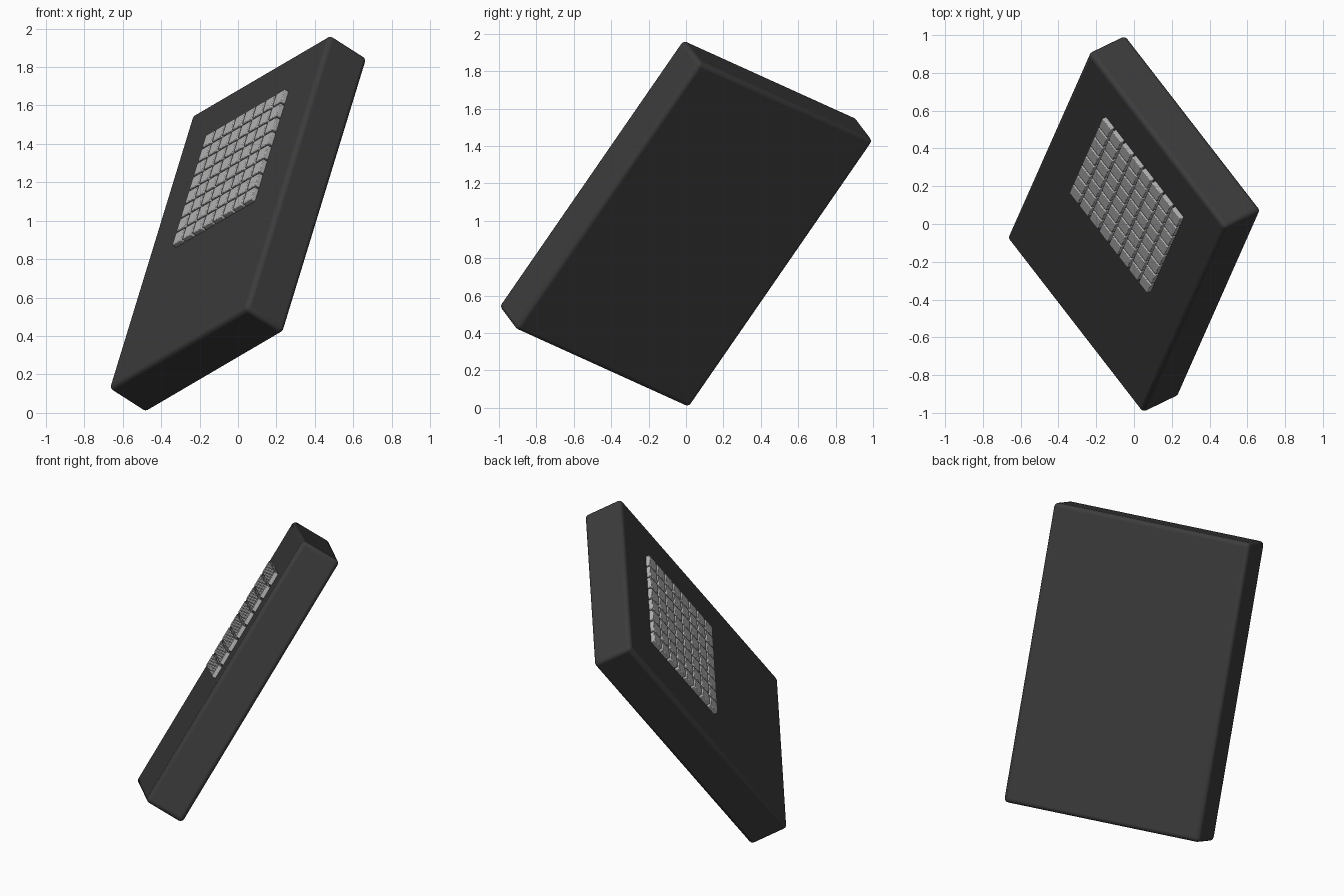
import bpy, bmesh
from mathutils import Vector, Matrix

if "Cube" in bpy.data.objects:
    bpy.data.objects.remove(bpy.data.objects["Cube"])

def material(name, c):
    m = bpy.data.materials.new(name)
    m.diffuse_color = (c, c, c, 1)
    m.use_nodes = True
    m.node_tree.nodes["Principled BSDF"].inputs["Base Color"].default_value = m.diffuse_color
    return m

dark = material("dark grey", 0.045)
light = material("light grey", 0.45)

# Tilted frame of the device: across, along and out of the front face
v = Vector((0.435, 0.98, 1.42)).normalized()
u = Vector((0.717, -0.92, 0.425))
u = (u - v * u.dot(v)).normalized()
n = u.cross(v)
frame = Matrix((u, v, n)).transposed().to_4x4()
frame.translation = (0, 0, 0.985)

def add_box(bm, centre, size):
    mat = Matrix.Translation(centre) @ Matrix.Diagonal((*size, 1))
    bmesh.ops.create_cube(bm, size=1, matrix=mat)

def make(name, bm, mat, bevel, segments):
    me = bpy.data.meshes.new(name)
    bm.to_mesh(me)
    bm.free()
    ob = bpy.data.objects.new(name, me)
    bpy.context.collection.objects.link(ob)
    me.materials.append(mat)
    ob.matrix_world = frame
    mod = ob.modifiers.new("rounding", 'BEVEL')
    mod.width, mod.segments = bevel, segments
    bpy.ops.object.select_all(action='DESELECT')
    ob.select_set(True)
    bpy.context.view_layer.objects.active = ob
    bpy.ops.object.shade_smooth_by_angle(angle=0.7)
    return ob

# Slab body
W, L, T = 1.25, 1.79, 0.25
bm = bmesh.new()
add_box(bm, (0, 0, 0), (W, L, T))
make("body", bm, dark, 0.025, 4)

# Grid of raised square pads
N, pitch, pad, height = 8, 0.091, 0.08, 0.025
bm = bmesh.new()
for i in range(N):
    for j in range(N):
        add_box(bm, ((i - (N - 1) / 2) * pitch, 0.275 + (j - (N - 1) / 2) * pitch,
                     T / 2 + height / 2 - 0.005), (pad, pad, height + 0.01))
make("pads", bm, light, 0.004, 2)
